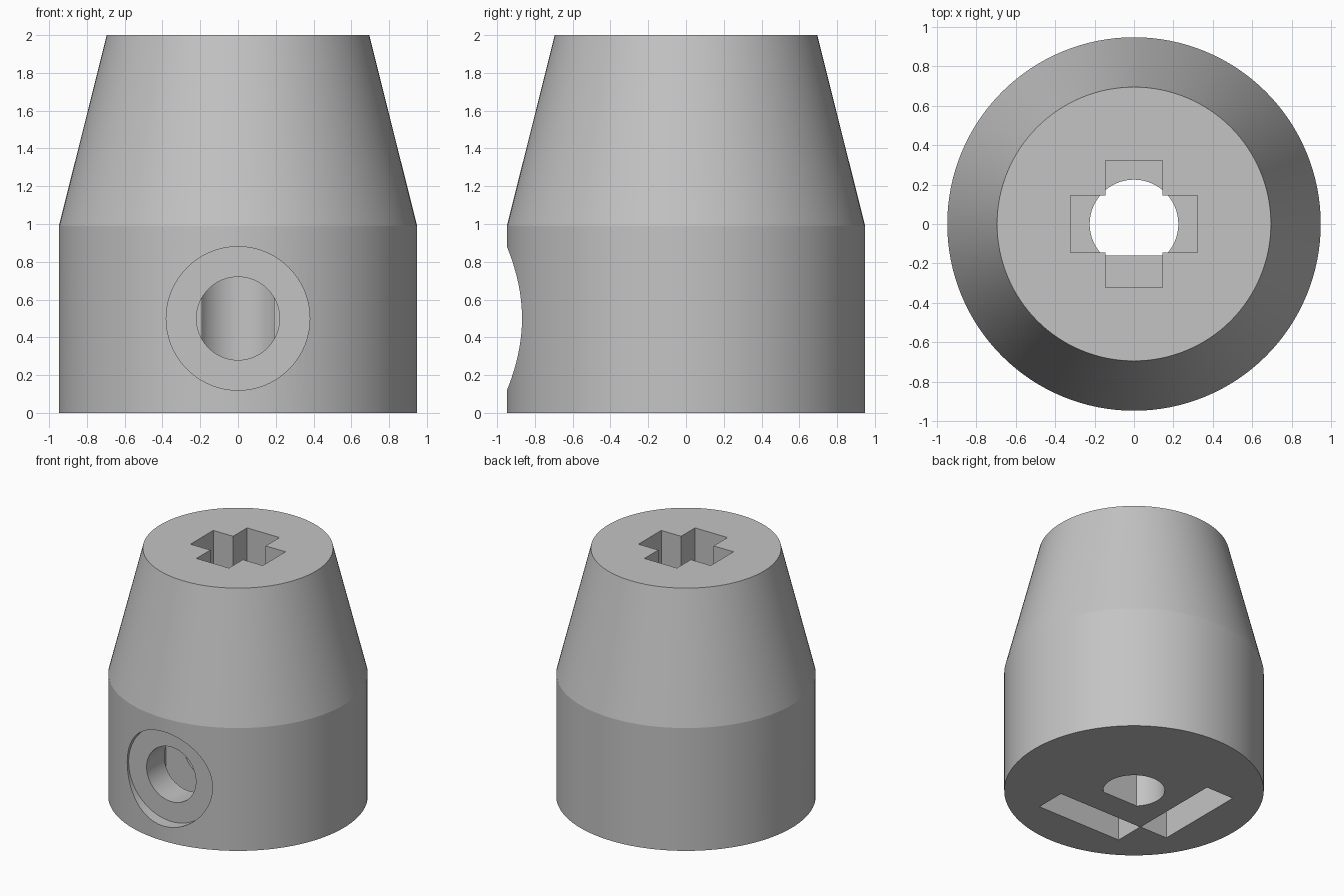
import bpy, bmesh, math
from mathutils import Matrix

if "Cube" in bpy.data.objects:
    bpy.data.objects.remove(bpy.data.objects["Cube"])

grey = bpy.data.materials.new("light_grey")
grey.diffuse_color = (0.55, 0.55, 0.55, 1)
grey.use_nodes = True
grey.node_tree.nodes["Principled BSDF"].inputs["Base Color"].default_value = grey.diffuse_color


def prism(name, points, z0, z1, matrix=Matrix.Identity(4)):
    """Extrude a closed 2D outline from z0 to z1, then place it with a matrix."""
    bm = bmesh.new()
    face = bm.faces.new([bm.verts.new((x, y, z0)) for x, y in points])
    top = bmesh.ops.extrude_face_region(bm, geom=[face])["geom"]
    for v in top:
        if isinstance(v, bmesh.types.BMVert):
            v.co.z = z1
    bm.transform(matrix)
    bmesh.ops.recalc_face_normals(bm, faces=bm.faces)
    mesh = bpy.data.meshes.new(name)
    bm.to_mesh(mesh)
    bm.free()
    obj = bpy.data.objects.new(name, mesh)
    bpy.context.collection.objects.link(obj)
    mesh.materials.append(grey)
    return obj


def circle(r, n=96):
    return [(r * math.cos(2 * math.pi * i / n), r * math.sin(2 * math.pi * i / n)) for i in range(n)]


def box(x0, x1, y0, y1):
    return [(x0, y0), (x1, y0), (x1, y1), (x0, y1)]


# Body: straight lower barrel with a tapered upper half
body = prism("coupler_body", circle(0.948, 128), 0, 0.99)
bm = bmesh.new()
bm.from_mesh(body.data)
cap = max(bm.faces, key=lambda f: f.calc_center_median().z)
new = bmesh.ops.extrude_face_region(bm, geom=[cap])["geom"]
for v in new:
    if isinstance(v, bmesh.types.BMVert):
        v.co = (v.co.x * 0.695 / 0.948, v.co.y * 0.695 / 0.948, 2)
if cap.is_valid:
    bmesh.ops.delete(bm, geom=[cap], context="FACES_ONLY")
bmesh.ops.recalc_face_normals(bm, faces=bm.faces)
bm.to_mesh(body.data)
bm.free()

# Cross socket in the top
a, b = 0.145, 0.322
cross = [(a, b), (-a, b), (-a, a), (-b, a), (-b, -a), (-a, -a),
         (-a, -b), (a, -b), (a, -a), (b, -a), (b, a), (a, a)]
cutters = [prism("cross_socket_cutter", cross, 1.0, 2.2)]

# Shaft hole with one flat side
r, flat = 0.225, -0.16
start = math.asin(flat / r)
sweep = math.pi - 2 * start
arc = [(r * math.cos(start + sweep * i / 64), r * math.sin(start + sweep * i / 64)) for i in range(65)]
cutters.append(prism("shaft_hole_cutter", arc, -0.2, 1.05))

# Screw hole, screw head recess and nut slot on the front and left sides
for side, angle in (("front", 0), ("left", -math.pi / 2)):
    turn = Matrix.Rotation(angle, 4, "Z")
    drill = turn @ Matrix.Translation((0, 0, 0.5)) @ Matrix.Rotation(math.pi / 2, 4, "X")
    cutters.append(prism(side + "_screw_hole_cutter", circle(0.22, 64), 0.12, 1.2, drill))
    cutters.append(prism(side + "_recess_cutter", circle(0.38), 0.85, 1.2, drill))
    cutters.append(prism(side + "_nut_slot_cutter", box(-0.377, 0.377, -0.625, -0.38), -0.2, 0.88, turn))

# Cut each opening and drop its helper
bpy.context.view_layer.objects.active = body
body.select_set(True)
for cutter in cutters:
    mod = body.modifiers.new(cutter.name, "BOOLEAN")
    mod.operation = "DIFFERENCE"
    mod.solver = "EXACT"
    mod.object = cutter
    bpy.ops.object.modifier_apply(modifier=mod.name)
    bpy.data.objects.remove(cutter)

bpy.ops.object.select_all(action="DESELECT")
body.select_set(True)
bpy.ops.object.shade_smooth_by_angle(angle=math.radians(12))
